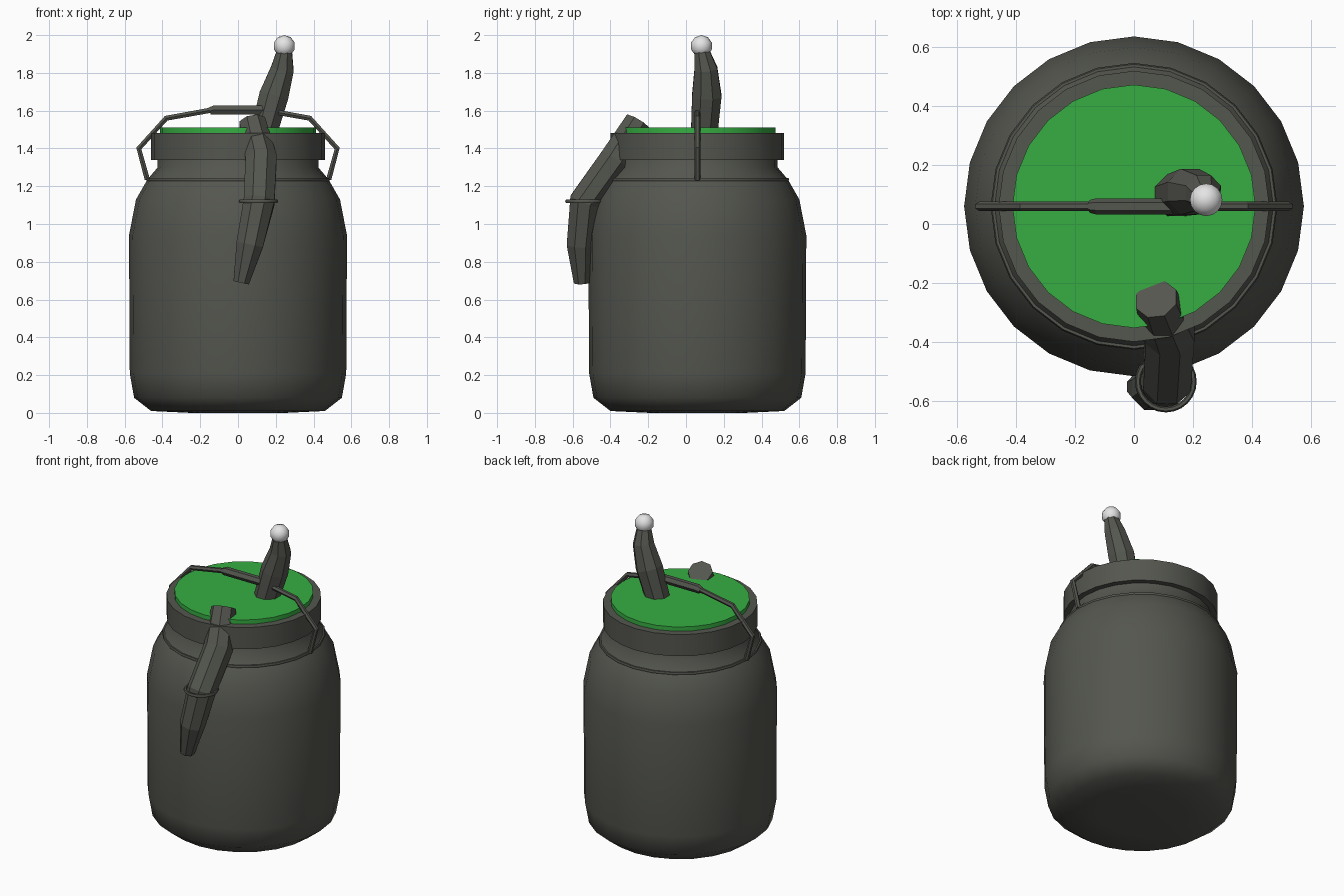
import bpy, bmesh, math
from mathutils import Vector

if "Cube" in bpy.data.objects:
    bpy.data.objects.remove(bpy.data.objects["Cube"])

CY = 0.06  # y of the jar axis


def material(name, rgb):
    m = bpy.data.materials.new(name)
    m.diffuse_color = (*rgb, 1)
    m.use_nodes = True
    m.node_tree.nodes["Principled BSDF"].inputs["Base Color"].default_value = m.diffuse_color
    return m


GREY = material("dark_grey", (0.088, 0.092, 0.077))
GREEN = material("green", (0.037, 0.42, 0.055))
WHITE = material("pale_white", (0.78, 0.78, 0.78))


def finish(bm, name, mat, angle=None):
    bmesh.ops.recalc_face_normals(bm, faces=bm.faces[:])
    me = bpy.data.meshes.new(name)
    bm.to_mesh(me)
    bm.free()
    ob = bpy.data.objects.new(name, me)
    me.materials.append(mat)
    bpy.context.collection.objects.link(ob)
    if angle:
        bpy.ops.object.select_all(action='DESELECT')
        ob.select_set(True)
        bpy.context.view_layer.objects.active = ob
        bpy.ops.object.shade_smooth_by_angle(angle=math.radians(angle))
    return ob


def skin(bm, rings, cap=True, loop=False):
    """Join rings of vertices with quads."""
    n = len(rings[0])
    pairs = list(zip(rings, rings[1:]))
    if loop:
        pairs.append((rings[-1], rings[0]))
    for a, b in pairs:
        for i in range(n):
            j = (i + 1) % n
            bm.faces.new((a[i], a[j], b[j], b[i]))
    if cap and not loop:
        bm.faces.new(rings[0])
        bm.faces.new(rings[-1])


def lathe(name, profile, mat, angle, center=(0, CY), sides=24, loop=False):
    bm = bmesh.new()
    rings = [[bm.verts.new((center[0] + r * math.cos(math.tau * i / sides),
                            center[1] + r * math.sin(math.tau * i / sides), z))
              for i in range(sides)] for r, z in profile]
    skin(bm, rings, loop=loop)
    return finish(bm, name, mat, angle)


def tube(name, points, mat, sides=8, angle=None, aim=(0, 1, 0)):
    """Sweep a polygon along (x, y, z, radius) points."""
    bm = bmesh.new()
    pos = [Vector(p[:3]) for p in points]
    rings = []
    for k, p in enumerate(pos):
        d = (pos[min(k + 1, len(pos) - 1)] - pos[max(k - 1, 0)]).normalized()
        u = d.cross(Vector(aim)).normalized()
        v = d.cross(u)
        r = points[k][3]
        rings.append([bm.verts.new(p + r * (u * math.cos(t) + v * math.sin(t)))
                      for t in (math.tau * (i + 0.5) / sides for i in range(sides))])
    skin(bm, rings)
    return finish(bm, name, mat, angle)


def band(name, radius, z, thick, center):
    section = [(radius + thick * math.cos(math.tau * i / 6),
                z + thick * math.sin(math.tau * i / 6)) for i in range(6)]
    return lathe(name, section, GREY, 60, center, loop=True)


# Jar body with shoulder and neck
lathe("jar_body", [(0.25, 0.0), (0.46, 0.01), (0.55, 0.08), (0.573, 0.21),
                   (0.577, 0.94), (0.54, 1.13), (0.48, 1.235),
                   (0.425, 1.30), (0.425, 1.40)], GREY, 50)

# Lid: grey screw band and green disc
lathe("lid_band", [(0.40, 1.34), (0.46, 1.34), (0.46, 1.482), (0.40, 1.482)], GREY, 30)
lathe("lid_disc", [(0.413, 1.45), (0.413, 1.51)], GREEN, 30)

# Wire hoop around the shoulder
band("shoulder_wire", 0.478, 1.235, 0.009, (0, CY))

# Carrying handle: bent wire and thicker grip
half = [(0.48, 1.235), (0.525, 1.40), (0.38, 1.56), (0.13, 1.605)]
path = [(-x, z) for x, z in half] + half[::-1]
tube("handle_wire", [(x, CY, z, 0.016) for x, z in path], GREY, 6)
tube("handle_grip", [(-0.15, CY, 1.597, 0.022), (-0.13, CY, 1.604, 0.027),
                     (0.13, CY, 1.604, 0.027), (0.15, CY, 1.597, 0.022)], GREY, 6)

# Limb hanging over the front of the jar, with its band
tube("front_limb", [(0.075, -0.255, 1.54, 0.075), (0.122, -0.375, 1.34, 0.09),
                    (0.112, -0.535, 1.12, 0.088), (0.062, -0.56, 0.89, 0.077),
                    (0.017, -0.552, 0.69, 0.045)], GREY, 8, aim=(1, 0, 0))
band("limb_band", 0.095, 1.12, 0.01, (0.108, -0.535))

# Limb rising from the lid, with the ball at its tip
tube("top_limb", [(0.13, 0.095, 1.46, 0.075), (0.19, 0.11, 1.68, 0.084),
                  (0.235, 0.105, 1.82, 0.066), (0.248, 0.08, 1.93, 0.04)], GREY, 8)
bm = bmesh.new()
bmesh.ops.create_uvsphere(bm, u_segments=16, v_segments=5, radius=0.058)
bmesh.ops.translate(bm, verts=bm.verts[:], vec=(0.245, 0.082, 1.942))
finish(bm, "tip_ball", WHITE, 80)
